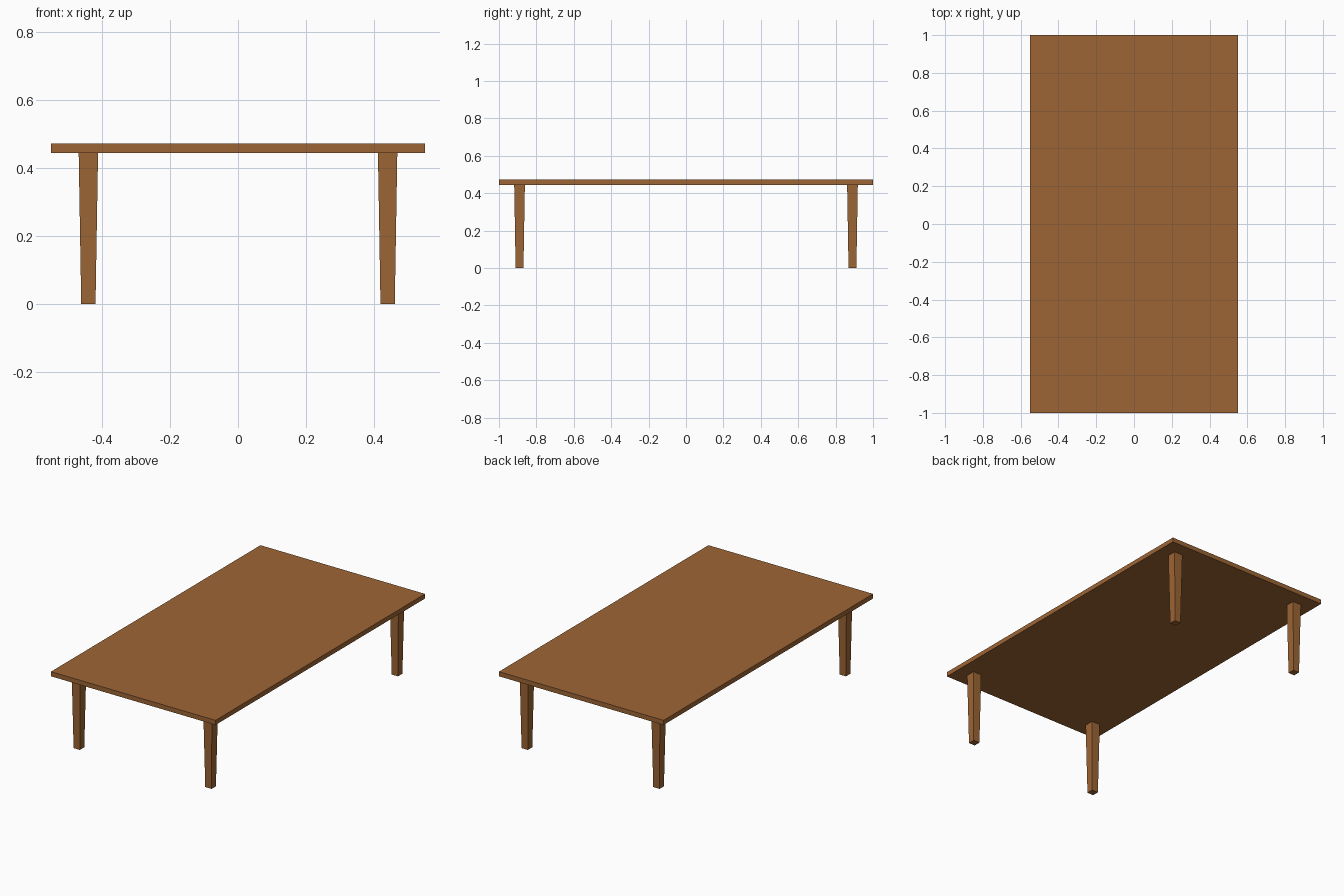
import bpy, bmesh
from mathutils import Matrix

if "Cube" in bpy.data.objects:
    bpy.data.objects.remove(bpy.data.objects["Cube"])

wood = bpy.data.materials.new("brown wood")
wood.diffuse_color = (0.335, 0.130, 0.035, 1)
wood.use_nodes = True
wood.node_tree.nodes["Principled BSDF"].inputs["Base Color"].default_value = wood.diffuse_color

TOP_Z, UNDER_Z = 0.472, 0.444


def tapered_box(name, x, y, z0, z1, bottom, top):
    """Box between z0 and z1 with (width, depth) given at each end."""
    bm = bmesh.new()
    bmesh.ops.create_cube(bm, size=1)
    for v in bm.verts:
        w, d = top if v.co.z > 0 else bottom
        v.co = (v.co.x * w, v.co.y * d, z1 - z0 if v.co.z > 0 else 0)
    mesh = bpy.data.meshes.new(name)
    bm.to_mesh(mesh)
    bm.free()
    mesh.materials.append(wood)
    obj = bpy.data.objects.new(name, mesh)
    obj.location = (x, y, z0)
    bpy.context.collection.objects.link(obj)
    return obj


# Flat table top
tapered_box("table_top", 0, 0, UNDER_Z, TOP_Z, (1.1, 2.0), (1.1, 2.0))

# Four legs, narrowing towards the floor
for y, end in ((-0.89, "front"), (0.89, "back")):
    for x, side in ((-0.44, "left"), (0.44, "right")):
        tapered_box(f"{end}_{side}_leg", x, y, 0, UNDER_Z,
                    (0.042, 0.042), (0.057, 0.057))
